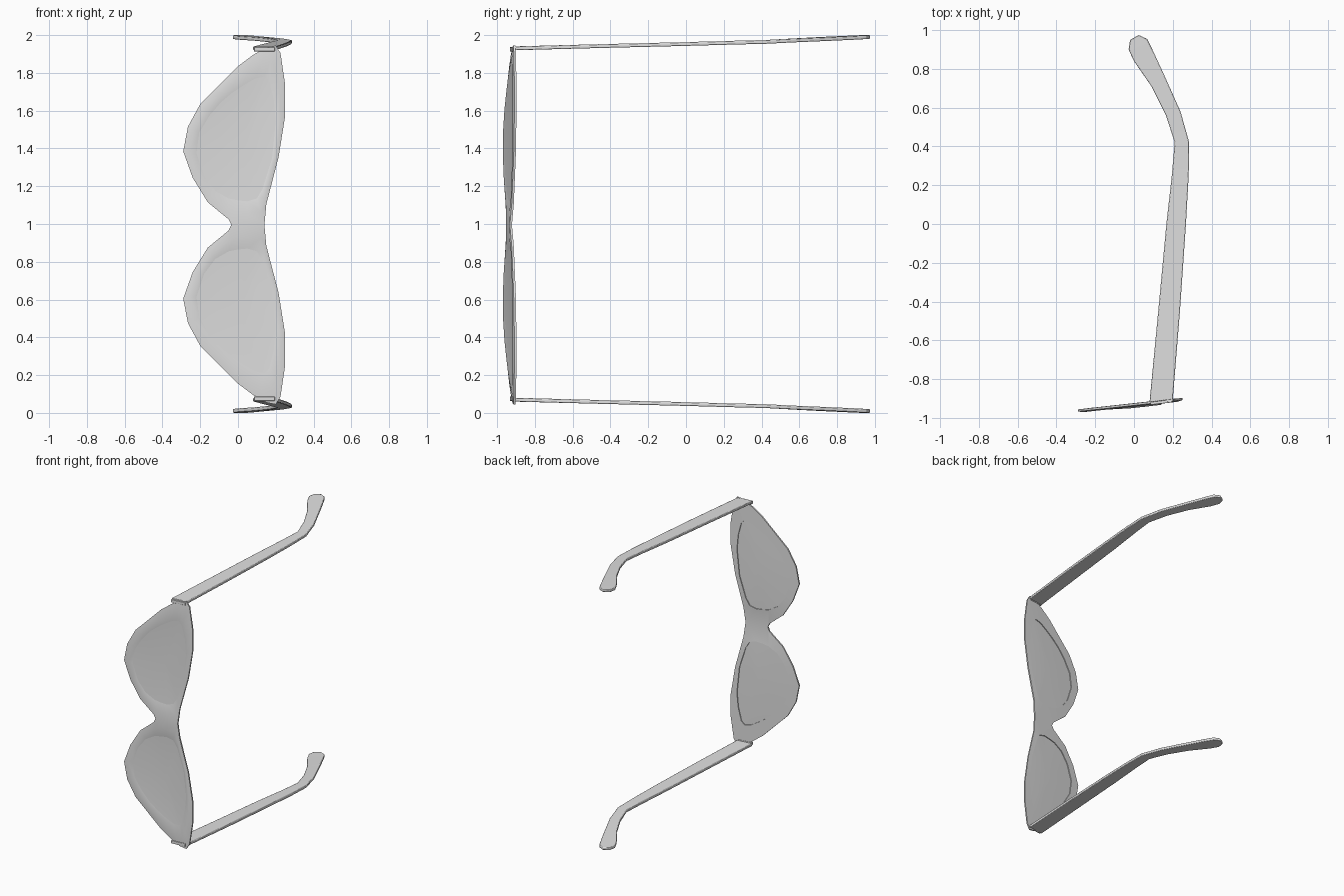
import bpy
import bmesh
import math

cube = bpy.data.objects.get("Cube")
if cube:
    bpy.data.objects.remove(cube)

grey = bpy.data.materials.new("light grey")
grey.use_nodes = True
colour = (0.75, 0.75, 0.75, 1)
grey.diffuse_color = colour
grey.node_tree.nodes["Principled BSDF"].inputs["Base Color"].default_value = colour


def finish(bm, name, mid_z, bevel=0):
    """Turn a half model into an object mirrored about the height mid_z."""
    bmesh.ops.recalc_face_normals(bm, faces=bm.faces)
    mesh = bpy.data.meshes.new(name)
    bm.to_mesh(mesh)
    bm.free()
    mesh.materials.append(grey)
    obj = bpy.data.objects.new(name, mesh)
    bpy.context.collection.objects.link(obj)
    obj.location.z = mid_z
    if bevel:
        mod = obj.modifiers.new("rounded edges", "BEVEL")
        mod.width = bevel
        mod.segments = 2
        mod.limit_method = "ANGLE"
    mirror = obj.modifiers.new("other side", "MIRROR")
    mirror.use_axis = (False, False, True)
    mirror.use_clip = True
    bpy.ops.object.select_all(action="DESELECT")
    obj.select_set(True)
    bpy.context.view_layer.objects.active = obj
    bpy.ops.object.shade_smooth_by_angle(angle=math.radians(40))
    return obj


# Outline of one half of the front, and of its lens opening, as (x, z)
outer = [(-.035, 0), (-.05, .03), (-.16, .12), (-.24, .25), (-.29, .39),
         (-.265, .52), (-.2, .64), (-.1, .74), (0, .84), (.08, .9),
         (.15, .94), (.2, .95), (.225, .91), (.25, .74), (.25, .58),
         (.215, .36), (.15, .11), (.14, 0), (.05, 0)]
inner = [(0, .13), (-.05, .14), (-.12, .18), (-.18, .26), (-.22, .38),
         (-.205, .49), (-.15, .58), (-.09, .65), (-.03, .7), (.03, .74),
         (.09, .775), (.14, .785), (.165, .76), (.19, .66), (.2, .55),
         (.18, .35), (.13, .19), (.1, .14), (.05, .125)]
lens_middle = (.03, .45)


def plane_y(x, z):
    """Leaning plane of the front, with the bridge pushed forward."""
    return -.931 + .11 * x - .012 * max(0, 1 - abs(z) / .15)


def blend(a, b, t):
    return [(p[0] + (q[0] - p[0]) * t, p[1] + (q[1] - p[1]) * t) for p, q in zip(a, b)]


def ring(bm, points, depth):
    return [bm.verts.new((x, plane_y(x, z) + depth, z)) for x, z in points]


def bridge(bm, a, b, open_middle=False):
    for i in range(len(a)):
        j = (i + 1) % len(a)
        if open_middle and a[i].co.z == a[j].co.z == 0:
            continue
        bm.faces.new((a[i], a[j], b[j], b[i]))


def close_lens(bm, edge, depth):
    """Shallow bowl inside the rim."""
    middle = [lens_middle] * len(inner)
    half = ring(bm, blend(inner, middle, .45), depth * .8)
    bridge(bm, edge, half)
    tip = ring(bm, [lens_middle], depth)[0]
    for i in range(len(half)):
        bm.faces.new((half[i], half[(i + 1) % len(half)], tip))


# Front frame: a crowned rim in front, a flat rim behind
bm = bmesh.new()
back_edge = ring(bm, outer, .006)
front_edge = ring(bm, outer, -.005)
crown = ring(bm, blend(outer, inner, .5), -.011)
front_inner = ring(bm, inner, -.006)
back_inner = ring(bm, inner, .007)
bridge(bm, back_edge, front_edge, open_middle=True)
bridge(bm, front_edge, crown)
bridge(bm, crown, front_inner)
bridge(bm, back_edge, back_inner)
bridge(bm, back_inner, front_inner)
finish(bm, "front_frame", .995)

# Lenses, dished thin plates set into the rims
bm = bmesh.new()
front_rim = ring(bm, inner, -.006)
back_rim = ring(bm, inner, .001)
bridge(bm, front_rim, back_rim)
close_lens(bm, front_rim, -.001)
close_lens(bm, back_rim, .004)
finish(bm, "lenses", .995)

# Temple arms: low edge and high edge as (x, y), then height above the middle
stations = [((.08, -.92), (.2, -.905), .93),
            ((.125, -.45), (.237, -.45), .942),
            ((.167, 0), (.268, 0), .953),
            ((.195, .25), (.282, .25), .96),
            ((.21, .42), (.285, .42), .964),
            ((.165, .56), (.24, .58), .972),
            ((.09, .71), (.155, .77), .98),
            ((0, .84), (.095, .9), .986),
            ((-.028, .9), (.068, .955), .989),
            ((-.02, .95), (.025, .975), .99)]
thickness = .01
bm = bmesh.new()
sections = []
for low, high, height in stations:
    corners = [(low, -thickness), (high, -thickness), (high, thickness), (low, thickness)]
    sections.append([bm.verts.new((*p, height + dz)) for p, dz in corners])
for a, b in zip(sections, sections[1:]):
    bridge(bm, a, b)
bm.faces.new(sections[0])
bm.faces.new(sections[-1])
finish(bm, "temple_arms", 1, bevel=.004)

# Hinge blocks joining the arms to the front
bm = bmesh.new()
bmesh.ops.create_cube(bm, size=1)
for v in bm.verts:
    v.co.x = .14 + v.co.x * .11
    v.co.y = -.917 + v.co.y * .02 + (v.co.x - .14) * .11
    v.co.z = .925 + v.co.z * .022
finish(bm, "hinges", 1, bevel=.002)
